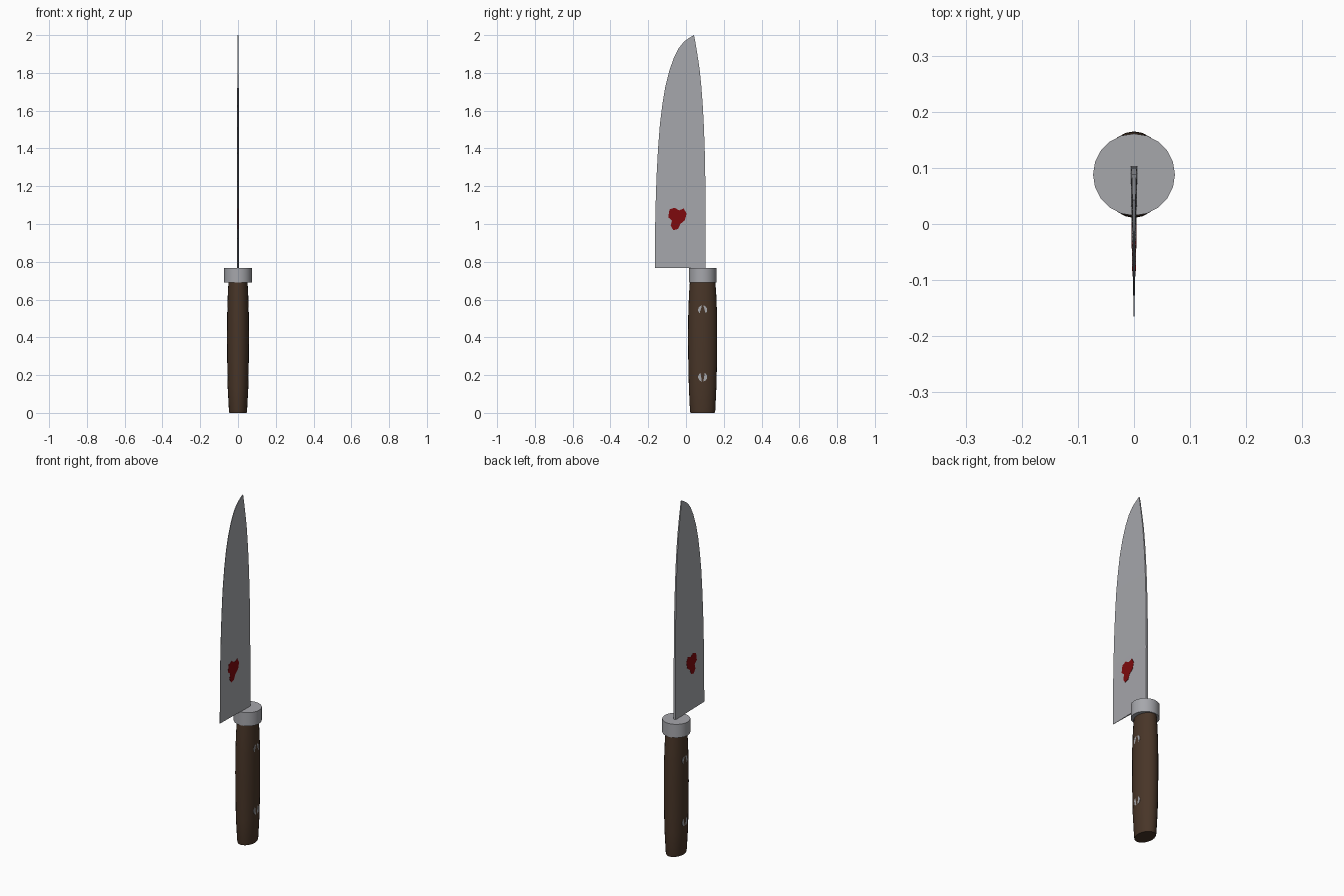
import bpy, bmesh, math

if "Cube" in bpy.data.objects:
    bpy.data.objects.remove(bpy.data.objects["Cube"])

CY = 0.088  # handle axis in y


def material(name, rgb):
    m = bpy.data.materials.new(name)
    m.diffuse_color = (*rgb, 1)
    m.use_nodes = True
    m.node_tree.nodes["Principled BSDF"].inputs["Base Color"].default_value = m.diffuse_color
    return m


STEEL = material("steel", (0.38, 0.385, 0.41))
WOOD = material("dark wood", (0.065, 0.036, 0.021))
RED = material("dark red", (0.21, 0.003, 0.004))


def make(name, verts, faces, mat, smooth=None):
    me = bpy.data.meshes.new(name)
    me.from_pydata(verts, [], faces)
    bm = bmesh.new()
    bm.from_mesh(me)
    bmesh.ops.recalc_face_normals(bm, faces=bm.faces)
    bm.to_mesh(me)
    bm.free()
    me.materials.append(mat)
    ob = bpy.data.objects.new(name, me)
    bpy.context.collection.objects.link(ob)
    if smooth:
        bpy.context.view_layer.objects.active = ob
        ob.select_set(True)
        bpy.ops.object.shade_smooth_by_angle(angle=math.radians(smooth))
        ob.select_set(False)
    return ob


def loft(name, rings, mat, n, smooth=40):
    """Stack of elliptical rings (z, rx, ry) with closed ends."""
    verts = [(rx * math.cos(2 * math.pi * i / n), CY + ry * math.sin(2 * math.pi * i / n), z)
             for z, rx, ry in rings for i in range(n)]
    faces = [(r * n + i, r * n + (i + 1) % n, (r + 1) * n + (i + 1) % n, (r + 1) * n + i)
             for r in range(len(rings) - 1) for i in range(n)]
    faces += [tuple(range(n)), tuple(range(len(verts) - n, len(verts)))]
    return make(name, verts, faces, mat, smooth)


# Handle: oval section, slightly swollen in the middle
loft("handle", [(0, .046, .064), (.012, .048, .067), (.14, .055, .073), (.27, .057, .076),
                (.40, .058, .077), (.53, .057, .076), (.63, .054, .072), (.70, .050, .067)], WOOD, 24)

# Bolster: steel collar
loft("bolster", [(.69, .073, .073), (.767, .073, .073)], STEEL, 20)

# Rivets: pins whose flat ends just break the wood beside the crown
for k, (z, hx) in enumerate([(.545, .0555), (.19, .0550)]):
    n, r = 16, .024
    v = [(s * hx, CY + r * math.cos(2 * math.pi * i / n), z + r * math.sin(2 * math.pi * i / n))
         for s in (-1, 1) for i in range(n)]
    f = [(i, (i + 1) % n, n + (i + 1) % n, n + i) for i in range(n)]
    make(f"rivet_{k + 1}", v, f + [tuple(range(n)), tuple(range(n, 2 * n))], STEEL, 40)


def half_thickness(y, z):
    taper = max(0, min(1, (y + .165) / .265))
    return (.0005 + .006 * taper) * (1 - .45 * max(0, z - .767) / 1.233)


# Blade: rows of (z, cutting edge y, spine y)
ROWS = [(.767, -.165, .103), (.95, -.164, .103), (1.10, -.161, .103), (1.25, -.156, .102),
        (1.40, -.148, .099), (1.53, -.138, .094), (1.64, -.124, .088), (1.73, -.109, .081),
        (1.81, -.089, .073), (1.88, -.064, .063), (1.93, -.039, .055), (1.965, -.011, .049),
        (1.982, .012, .046), (2.0, .0415, .0425)]
verts, faces = [], []
for z, a, b in ROWS:
    for y, s in ((a, 1), (b, 1), (b, -1), (a, -1)):
        verts.append((s * half_thickness(y, z), y, z))
for r in range(len(ROWS) - 1):
    for i in range(4):
        j = (i + 1) % 4
        faces.append((4 * r + i, 4 * r + j, 4 * r + 4 + j, 4 * r + 4 + i))
faces += [(0, 1, 2, 3), tuple(range(len(verts) - 4, len(verts)))]
make("blade", verts, faces, STEEL, 30)

# Stain: thin irregular plate showing on both blade faces
OUT = [(-.087, 1.077), (-.06, 1.086), (-.037, 1.072), (-.012, 1.082), (.003, 1.055), (-.006, 1.02),
       (-.03, 1.00), (-.042, .974), (-.066, .967), (-.081, .99), (-.074, 1.018), (-.094, 1.035),
       (-.09, 1.06)]
n = len(OUT)
v = [(s * (half_thickness(y, z) + .001), y, z) for s in (-1, 1) for y, z in OUT]
v += [(s * (half_thickness(-.048, 1.035) + .001), -.048, 1.035) for s in (-1, 1)]
f = [(i, (i + 1) % n, n + (i + 1) % n, n + i) for i in range(n)]
f += [(k * n + i, k * n + (i + 1) % n, 2 * n + k) for k in (0, 1) for i in range(n)]
make("stain", v, f, RED)
